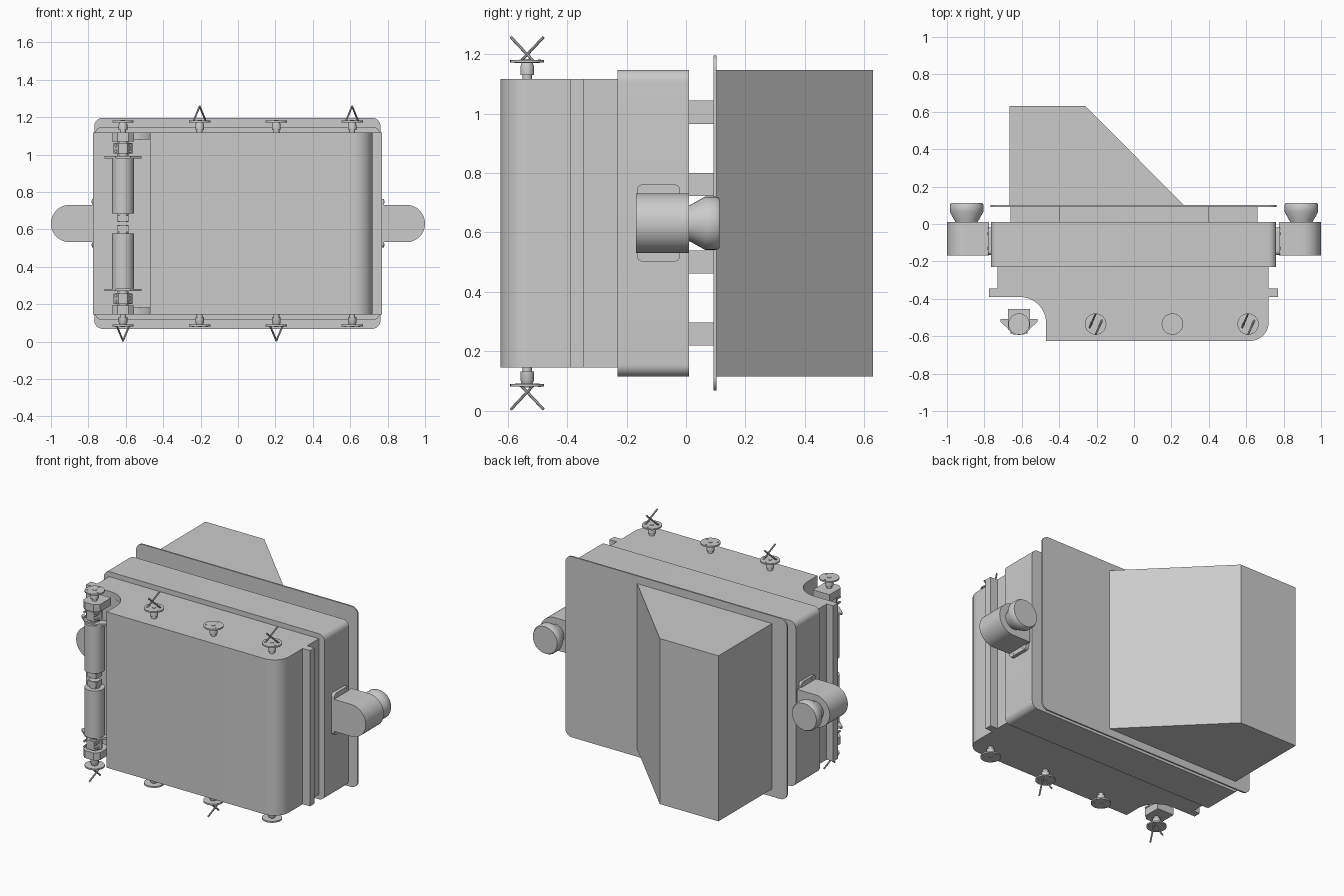
import bpy, bmesh, math
from mathutils import Vector

cube = bpy.data.objects.get("Cube")
if cube:
    bpy.data.objects.remove(cube, do_unlink=True)

grey = bpy.data.materials.new("plain grey")
grey.use_nodes = True
colour = (0.6, 0.6, 0.6, 1)
grey.diffuse_color = colour
grey.node_tree.nodes["Principled BSDF"].inputs["Base Color"].default_value = colour

MID = 0.631  # height of the horizontal symmetry plane


def finish(name, bm):
    bmesh.ops.recalc_face_normals(bm, faces=bm.faces)
    mesh = bpy.data.meshes.new(name)
    bm.to_mesh(mesh)
    bm.free()
    obj = bpy.data.objects.new(name, mesh)
    bpy.context.collection.objects.link(obj)
    mesh.materials.append(grey)
    bpy.ops.object.select_all(action='DESELECT')
    obj.select_set(True)
    bpy.context.view_layer.objects.active = obj
    bpy.ops.object.shade_smooth_by_angle(angle=math.radians(35))
    return obj


def place(u, v, w, axis):
    """Outline point (u, v) at depth w along the axis."""
    return Vector({'x': (w, u, v), 'y': (u, w, v), 'z': (u, v, w)}[axis])


def prism(name, pts, axis, lo, hi):
    bm = bmesh.new()
    face = bm.faces.new([bm.verts.new(place(u, v, lo, axis)) for u, v in pts])
    ext = bmesh.ops.extrude_face_region(bm, geom=[face])
    verts = [g for g in ext["geom"] if isinstance(g, bmesh.types.BMVert)]
    bmesh.ops.translate(bm, verts=verts, vec=place(0, 0, hi - lo, axis))
    return finish(name, bm)


def arc(cu, cv, r, start, end, steps=10):
    angles = [math.radians(start + (end - start) * i / steps) for i in range(steps + 1)]
    return [(cu + r * math.cos(a), cv + r * math.sin(a)) for a in angles]


def rect(u0, u1, v0, v1, r=0):
    if not r:
        return [(u0, v0), (u1, v0), (u1, v1), (u0, v1)]
    return (arc(u0 + r, v0 + r, r, 180, 270) + arc(u1 - r, v0 + r, r, 270, 360)
            + arc(u1 - r, v1 - r, r, 0, 90) + arc(u0 + r, v1 - r, r, 90, 180))


def lathe(name, cu, cv, profile, axis, sides=32):
    """Closed turned part from (radius, depth) pairs."""
    bm = bmesh.new()
    rings = []
    for r, w in profile:
        rings.append([bm.verts.new(place(cu + r * math.cos(math.tau * i / sides),
                                         cv + r * math.sin(math.tau * i / sides), w, axis))
                      for i in range(sides)])
    for a, b in zip(rings, rings[1:]):
        for i in range(sides):
            j = (i + 1) % sides
            bm.faces.new((a[i], a[j], b[j], b[i]))
    bm.faces.new(rings[0])
    bm.faces.new(rings[-1])
    return finish(name, bm)


def rod(name, start, end, r):
    start, end = Vector(start), Vector(end)
    bm = bmesh.new()
    bmesh.ops.create_cone(bm, cap_ends=True, segments=8, radius1=r, radius2=r,
                          depth=(end - start).length)
    turn = (end - start).to_track_quat('Z', 'Y').to_matrix().to_4x4()
    bmesh.ops.transform(bm, matrix=turn, verts=bm.verts)
    bmesh.ops.translate(bm, verts=bm.verts, vec=(start + end) / 2)
    return finish(name, bm)


# Front housing with side flanges, one round corner and a square hinge recess
BOTTOM, TOP = 0.145, 1.117
housing = ([(-0.73, -0.23), (-0.73, -0.345), (-0.775, -0.345), (-0.775, -0.39),
            (-0.47, -0.39), (-0.47, -0.625)]
           + arc(0.62, -0.525, 0.1, 270, 360, 16)
           + [(0.72, -0.39), (0.77, -0.39), (0.77, -0.345), (0.72, -0.345), (0.72, -0.23)])
prism("front_housing", housing, 'z', BOTTOM, TOP)

# Curved corner webs closing the recess at both ends
web = [(-0.47, -0.39)] + arc(-0.61, -0.53, 0.14, 90, 0, 16)
prism("lower_corner_web", web, 'z', BOTTOM, BOTTOM + 0.037)
prism("upper_corner_web", web, 'z', TOP - 0.037, TOP)

# Middle frame, spacer bars and back plate
prism("middle_frame", rect(-0.765, 0.76, 0.115, 1.148, 0.04), 'y', -0.23, 0.01)
prism("back_plate", rect(-0.768, 0.762, 0.068, 1.196, 0.045), 'y', 0.092, 0.102)
for half, z in ((0.4, 0.258), (0.66, 0.5), (0.66, 0.762), (0.4, 1.005)):
    prism("spacer_bar", rect(-half, half, z - 0.039, z + 0.039), 'y', 0.005, 0.095)

# Sloped rear duct
prism("rear_duct", [(-0.665, 0.1), (0.268, 0.1), (-0.26, 0.63), (-0.665, 0.63)],
      'z', 0.115, 1.148)

# Side ports with rounded elbow, flared nozzle and bolted mounting plate
for side, label in ((1, "left"), (-1, "right")):
    outline = [(0.775, MID - 0.1)] + arc(0.9, MID, 0.1, -90, 90, 24) + [(0.775, MID + 0.1)]
    prism(label + "_port_elbow", [(side * u, v) for u, v in outline], 'y', -0.168, 0.01)
    lathe(label + "_port_nozzle", side * 0.895, MID,
          [(0.06, 0.005), (0.062, 0.015), (0.09, 0.065), (0.09, 0.102), (0.084, 0.112)], 'y')
    plate = sorted((side * 0.755, side * 0.781))
    prism(label + "_port_plate", rect(-0.165, -0.02, 0.502, 0.762, 0.02), 'x', *plate)
    for y in (-0.13, -0.052):
        for z in (0.517, 0.747):
            bolt = sorted((side * 0.779, side * 0.783))
            lathe(label + "_port_bolt", y, z, [(0.006, bolt[0]), (0.006, bolt[1])], 'x', 12)

# Fittings along the top and bottom, some with crossed wire ends
PIN_Y, HINGE_X = -0.535, -0.615


def flip(z, up):
    return z if up else 2 * MID - z


for up in (True, False):
    where = "top" if up else "bottom"
    wired = (-0.205, 0.61) if up else (HINGE_X, 0.205)
    for x in (HINGE_X, -0.205, 0.205, 0.61):
        profile = [(0.016, 1.1), (0.016, 1.13), (0.023, 1.131), (0.023, 1.16), (0.018, 1.171),
                   (0.057, 1.172), (0.057, 1.181), (0.012, 1.1811), (0.012, 1.184)]
        lathe(where + "_fitting", x, PIN_Y, [(r, flip(z, up)) for r, z in profile], 'z')
        for a in (90, 210, 330):
            bx = x + 0.042 * math.cos(math.radians(a))
            by = PIN_Y + 0.042 * math.sin(math.radians(a))
            lathe(where + "_fitting_bolt", bx, by,
                  [(0.005, flip(1.18, up)), (0.005, flip(1.183, up))], 'z', 8)
        if x in wired:
            for s in (-1, 1):
                rod(where + "_wire", (x + s * 0.034, PIN_Y + s * 0.022, flip(1.176, up)),
                    (x, PIN_Y - s * 0.055, flip(1.258, up)), 0.005)

    # Hinge half: end block, nut, wing plate, barrel and centre stub
    def span(lo, hi):
        return sorted((flip(lo, up), flip(hi, up)))

    x, y = HINGE_X, PIN_Y
    block = [(x - 0.058, y + 0.08), (x - 0.058, y - 0.03), (x - 0.03, y - 0.055),
             (x + 0.03, y - 0.055), (x + 0.058, y - 0.03), (x + 0.058, y + 0.08)]
    prism(where + "_hinge_block", block, 'z', *span(1.07, 1.117))
    lathe(where + "_hinge_nut", x, y, [(0.05, flip(1.005, up)), (0.05, flip(1.062, up))], 'z', 6)
    lathe(where + "_hinge_pin", x, y, [(0.03, flip(0.64, up)), (0.03, flip(1.08, up))], 'z', 24)
    wing = [(x - 0.1, y + 0.012), (x - 0.1, y + 0.028), (x + 0.1, y + 0.028),
            (x + 0.1, y + 0.012), (x + 0.04, y - 0.04), (x - 0.04, y - 0.04)]
    prism(where + "_hinge_wing", wing, 'z', *span(0.98, 0.992))
    lathe(where + "_hinge_barrel", x, y, [(0.058, flip(0.685, up)), (0.058, flip(0.982, up))], 'z')
    prism(where + "_hinge_stub", rect(x - 0.03, x + 0.03, y - 0.03, y + 0.03),
          'z', *span(0.642, 0.675))
    for s in (-1, 1):
        for z in (1.017, 1.05):
            lathe(where + "_nut_bolt", x + s * 0.038, flip(z, up),
                  [(0.007, y - 0.05), (0.007, y)], 'y', 10)
